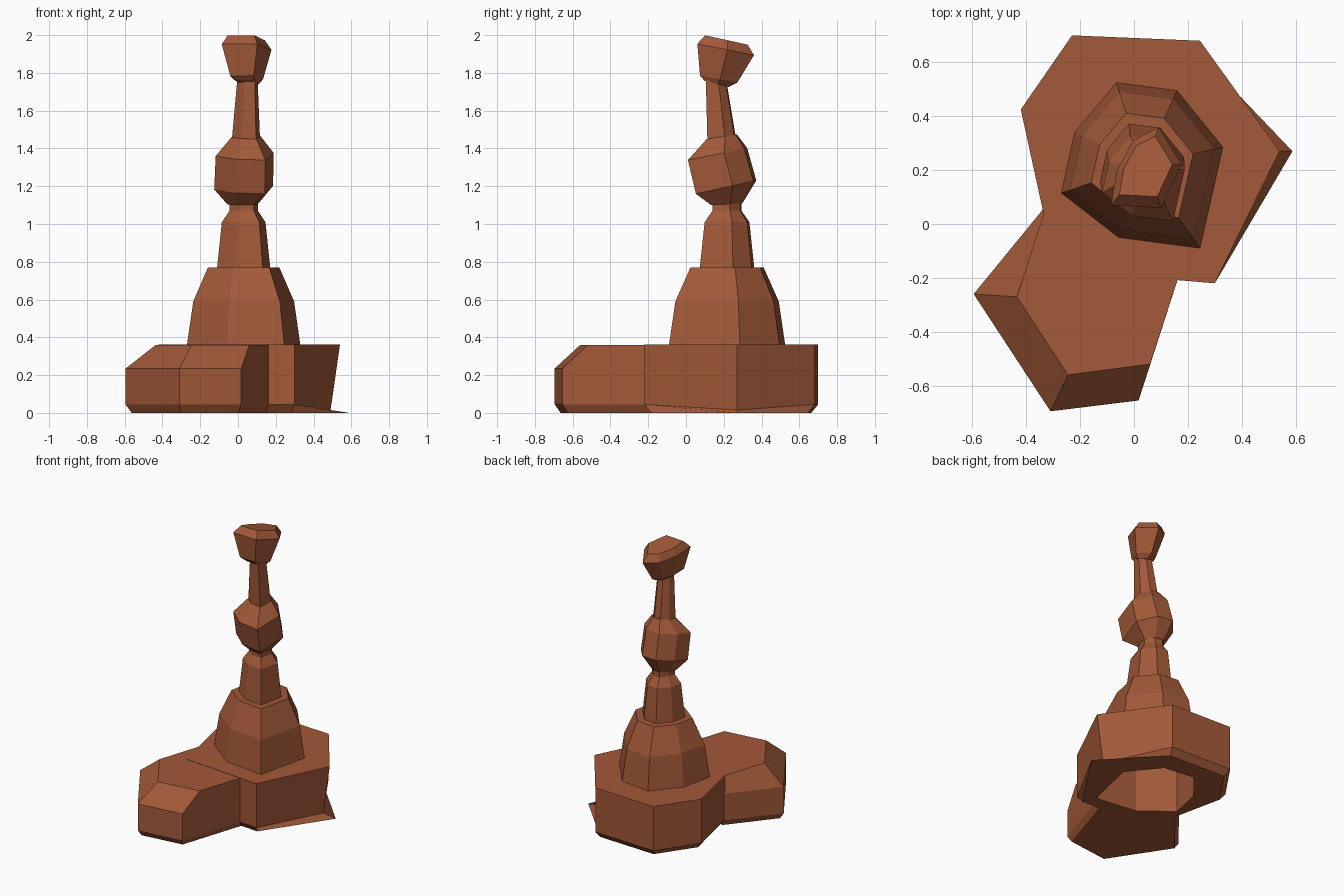
import bpy, bmesh

if "Cube" in bpy.data.objects:
    bpy.data.objects.remove(bpy.data.objects["Cube"])

clay = bpy.data.materials.new("clay")
clay.diffuse_color = (0.36, 0.1, 0.04, 1)
clay.use_nodes = True
clay.node_tree.nodes["Principled BSDF"].inputs["Base Color"].default_value = clay.diffuse_color


def ring(shape, z, scale=1, pivot=(0.03, 0.217), centre=None, slope=0):
    """Scaled copy of an outline, moved to centre and tilted along y."""
    cx, cy = centre or pivot
    pts = []
    for x, y in shape:
        dx, dy = (x - pivot[0]) * scale, (y - pivot[1]) * scale
        pts.append((cx + dx, cy + dy, z + slope * dy))
    return pts


def loft(name, rings, bottom=True, hole=None):
    """Join rings from bottom to top; hole cuts an opening in the underside."""
    bm = bmesh.new()
    loops = [[bm.verts.new(p) for p in r] for r in rings]
    for a, b in zip(loops, loops[1:]):
        for i in range(len(a)):
            j = (i + 1) % len(a)
            bm.faces.new((a[i], a[j], b[j], b[i]))
    bm.faces.new(loops[-1])
    if hole:
        inner = [bm.verts.new(p) for p in hole]
        edges = []
        for lp in (loops[0], inner):
            for i in range(len(lp)):
                pair = (lp[i], lp[(i + 1) % len(lp)])
                edges.append(bm.edges.get(pair) or bm.edges.new(pair))
        bmesh.ops.triangle_fill(bm, edges=edges, use_beauty=True)
    elif bottom:
        bm.faces.new(loops[0][::-1])
    bm.verts.ensure_lookup_table()
    # coincident points (where bevels run out) are merged
    bmesh.ops.remove_doubles(bm, verts=bm.verts, dist=0.0005)
    bmesh.ops.recalc_face_normals(bm, faces=bm.faces)
    mesh = bpy.data.meshes.new(name)
    bm.to_mesh(mesh)
    bm.free()
    mesh.materials.append(clay)
    ob = bpy.data.objects.new(name, mesh)
    bpy.context.collection.objects.link(ob)
    return ob


# Outlines, counter-clockwise seen from above
HEPT = [(0.245, -0.09), (0.33, 0.285), (0.16, 0.495), (-0.065, 0.525),
        (-0.22, 0.34), (-0.27, 0.115), (-0.057, -0.05)]
HEX = [(0.30, -0.22), (0.54, 0.27), (0.245, 0.68), (-0.23, 0.70),
       (-0.42, 0.425), (-0.29, -0.17)]
HEAD = [(-0.083, 0.07), (0.105, 0.06), (0.18, 0.22), (0.095, 0.36),
        (0.0, 0.31), (-0.06, 0.2)]
BLOCK = [(-0.595, -0.26), (-0.31, -0.695), (0.017, -0.655),
         (0.19, -0.12), (-0.08, -0.10), (-0.325, 0.07)]
BLOCK_TOP = [(-0.435, -0.27), (-0.245, -0.56), (0.06, -0.52)] + BLOCK[3:]

# Main base slab: bevelled underside, one corner pulled out into a spike
mid = (0.06, 0.24)
foot = ring(HEX, 0, 0.92, mid)
wall = ring(HEX, 0.045, 1, mid)
foot[1] = (0.588, 0.27, 0)
wall[1] = (0.49, 0.27, 0.015)
loft("base_slab", [foot, wall, ring(HEX, 0.362, 1, mid)], hole=ring(HEPT, 0))

# Front block with a sloped upper edge
bc = (-0.2, -0.3)
loft("front_block", [ring(BLOCK, 0, 0.92, bc), ring(BLOCK, 0.045, 1, bc),
                     ring(BLOCK, 0.235, 1, bc), ring(BLOCK_TOP, 0.36, 1, bc)])

# Lower tower, open underneath
loft("lower_tower", [ring(HEPT, 0), ring(HEPT, 0.36), ring(HEPT, 0.59, 0.89),
                     ring(HEPT, 0.77, 0.63)], bottom=False)

# Middle column and thin neck
loft("middle_column", [ring(HEPT, 0.75, 0.475), ring(HEPT, 1.01, 0.385),
                       ring(HEPT, 1.07, 0.25), ring(HEPT, 1.13, 0.25)])

# Tilted knob
loft("knob", [ring(HEPT, 1.105, 0.27, centre=(0.025, 0.215), slope=0.05),
              ring(HEPT, 1.195, 0.52, centre=(0.03, 0.212), slope=0.22),
              ring(HEPT, 1.37, 0.51, centre=(0.035, 0.167), slope=0.2),
              ring(HEPT, 1.462, 0.26, centre=(0.042, 0.19), slope=0.15)])

# Upper neck leaning forward
loft("upper_neck", [ring(HEPT, 1.44, 0.25, centre=(0.042, 0.19)),
                    ring(HEPT, 1.76, 0.18, centre=(0.05, 0.16), slope=-0.2)])

# Flared head leaning back
hp = (0.05, 0.205)
loft("head", [ring(HEAD, 1.742, 0.42, hp, (0.055, 0.16), -0.25),
              ring(HEAD, 1.768, 0.66, hp, (0.047, 0.17), -0.18),
              ring(HEAD, 1.925, 1.0, hp, (0.047, 0.205), -0.2),
              ring(HEAD, 1.975, 0.75, hp, (0.045, 0.21), -0.22)])
